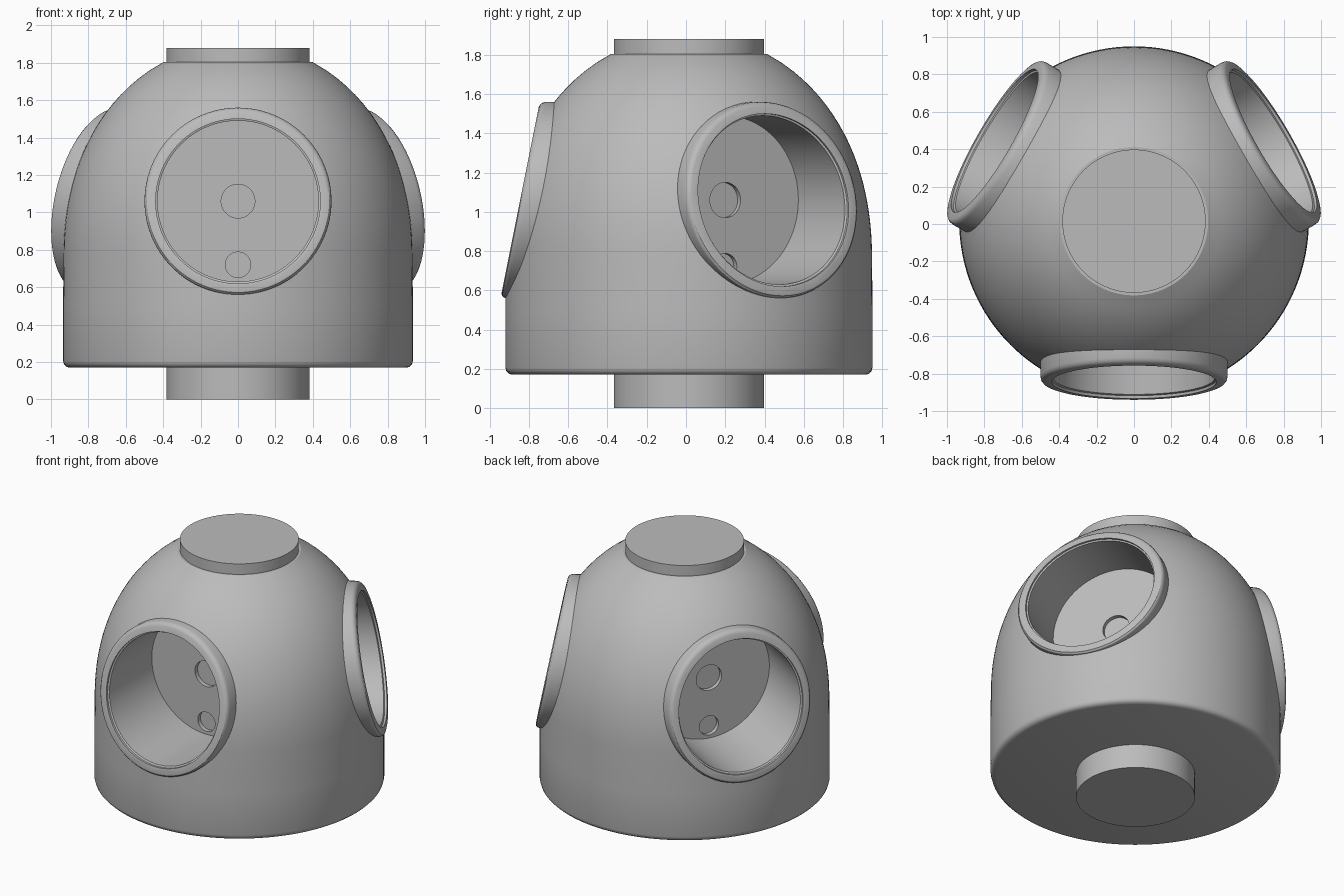
import bpy, bmesh, math
from mathutils import Matrix, Vector

if "Cube" in bpy.data.objects:
    bpy.data.objects.remove(bpy.data.objects["Cube"])

CY = 0.015          # y of the body axis
PORT_Z = 1.06       # height of the three ports
FACE_W = 0.86       # distance of the port faces from the axis
SLOPE = 0.2         # lean of the port faces
SEG = 96

grey = bpy.data.materials.new("light_grey")
grey.diffuse_color = (0.5, 0.5, 0.5, 1)
grey.use_nodes = True
grey.node_tree.nodes["Principled BSDF"].inputs["Base Color"].default_value = grey.diffuse_color


def finish(name, bm):
    bmesh.ops.recalc_face_normals(bm, faces=bm.faces)
    me = bpy.data.meshes.new(name)
    bm.to_mesh(me)
    bm.free()
    me.materials.append(grey)
    ob = bpy.data.objects.new(name, me)
    bpy.context.collection.objects.link(ob)
    return ob


def loft(name, rings):
    """Closed solid through rings of equally many points."""
    bm = bmesh.new()
    loops = [[bm.verts.new(p) for p in ring] for ring in rings]
    for a, b in zip(loops, loops[1:]):
        n = len(a)
        for i in range(n):
            bm.faces.new((a[i], a[(i + 1) % n], b[(i + 1) % n], b[i]))
    bm.faces.new(loops[0])
    bm.faces.new(loops[-1])
    return finish(name, bm)


def turned(name, profile, n=128):
    """Solid of revolution about the body axis from (radius, z) points."""
    return loft(name, [[(r * math.cos(t), r * math.sin(t) + CY, z)
                        for t in (2 * math.pi * i / n for i in range(n))]
                       for r, z in profile])


def port_solid(name, angle, steps, z0=PORT_Z):
    """Horizontal round solid; steps are (radius, w, leaning)."""
    turn = Matrix.Rotation(angle, 3, 'Z')
    rings = []
    for r, w, leaning in steps:
        ring = []
        for i in range(SEG):
            t = 2 * math.pi * i / SEG
            u, h = r * math.cos(t), r * math.sin(t)
            out = FACE_W + w - SLOPE * h if leaning else w
            ring.append(turn @ Vector((out, u, z0 + h)) + Vector((0, CY, 0)))
        rings.append(ring)
    return loft(name, rings)


def boolean(target, tool, operation):
    mod = target.modifiers.new(operation, 'BOOLEAN')
    mod.object, mod.operation, mod.solver = tool, operation, 'EXACT'
    bpy.context.view_layer.objects.active = target
    bpy.ops.object.modifier_apply(modifier=mod.name)
    bpy.data.objects.remove(tool)


def smooth(ob, angle=30):
    bpy.ops.object.select_all(action='DESELECT')
    ob.select_set(True)
    bpy.context.view_layer.objects.active = ob
    bpy.ops.object.shade_smooth_by_angle(angle=math.radians(angle))


# Domed body with a rounded bottom rim
profile = [(0.90, 0.17), (0.918, 0.175), (0.93, 0.187), (0.935, 0.205),
           (0.935, 0.5), (0.934, 0.65)]
for i in range(1, 25):
    z = 0.75 + (1.805 - 0.75) * i / 24
    s = max(0, (z - 0.75) / 1.155)
    profile.append((0.933 * math.sqrt(1 - s ** 2.2), z))
body = turned("domed_body", profile)

# Three port collars, added first, then bored out
angles = [math.radians(a) for a in (-90, 30, 150)]
for a in angles:
    collar = port_solid("collar", a, [
        (0.50, 0.5, False), (0.50, -0.03, True), (0.497, -0.016, True),
        (0.488, -0.005, True), (0.474, 0.0, True)])
    boolean(body, collar, 'UNION')
for a in angles:
    bore = port_solid("bore", a, [
        (0.43, 0.37, False), (0.43, -0.02, True),
        (0.44, -0.015, True), (0.44, 0.3, True)])
    boolean(body, bore, 'DIFFERENCE')
    # Two shallow round recesses in the port floor
    for z, r in ((1.06, 0.09), (0.72, 0.068)):
        hole = port_solid("hole", a, [(r, 0.34, False), (r, 0.4, False)], z)
        boolean(body, hole, 'DIFFERENCE')
smooth(body)

# Top cap and bottom spigot
for name, lo, hi in (("top_cap", 1.75, 1.88), ("bottom_spigot", 0.0, 0.2)):
    smooth(turned(name, [(0.383, lo), (0.383, hi)]))
